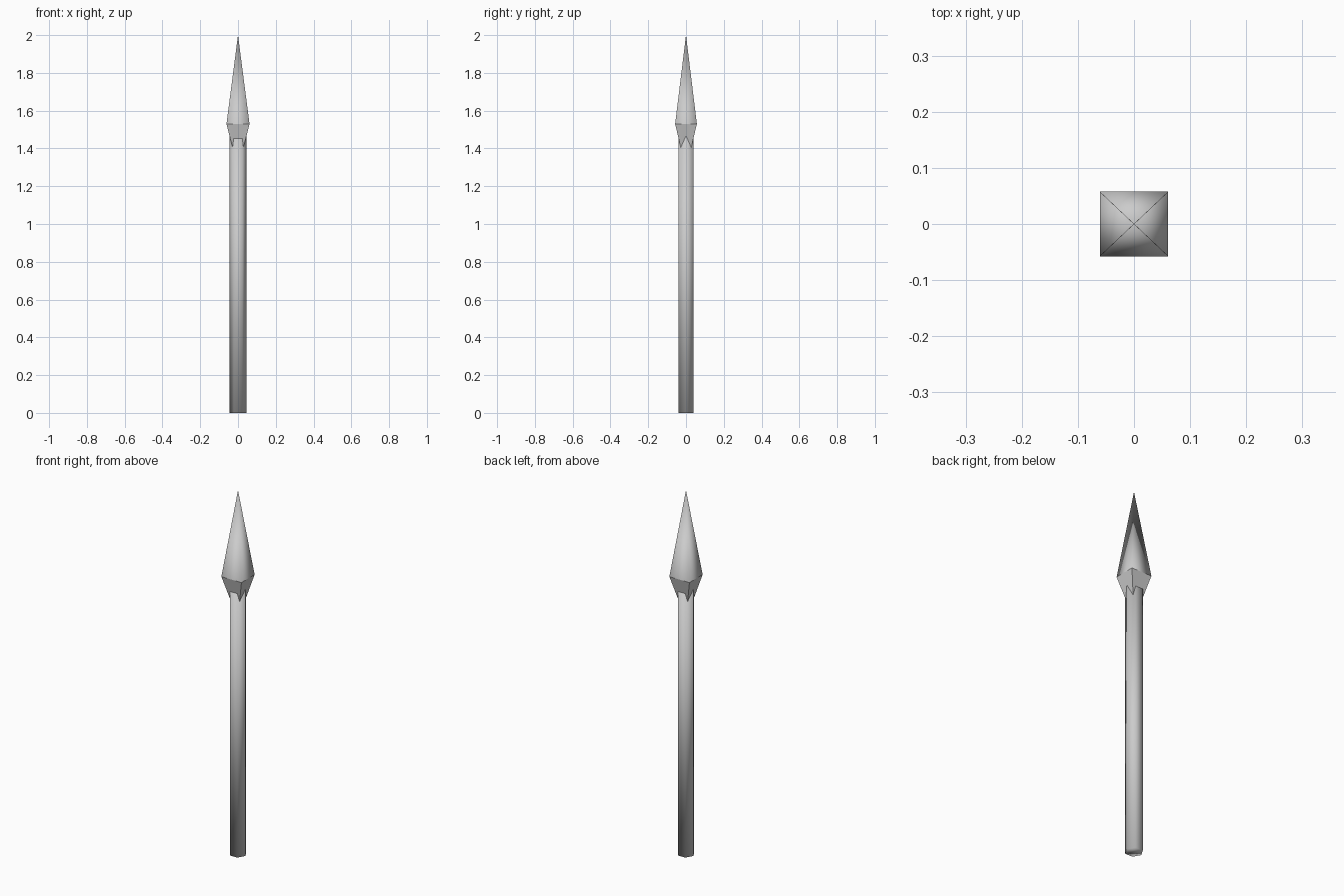
import bpy, bmesh, math

if "Cube" in bpy.data.objects:
    bpy.data.objects.remove(bpy.data.objects["Cube"])


def loft(name, rings, tip=None, flat_below=None):
    """Skin stacked rings of points, ending in a cap or a point."""
    bm = bmesh.new()
    loops = [[bm.verts.new(p) for p in ring] for ring in rings]
    n = len(loops[0])
    bm.faces.new(loops[0][::-1])
    for a, b in zip(loops, loops[1:]):
        for i in range(n):
            j = (i + 1) % n
            bm.faces.new((a[i], a[j], b[j], b[i]))
    top = loops[-1]
    if tip:
        t = bm.verts.new(tip)
        for i in range(n):
            bm.faces.new((top[i], top[(i + 1) % n], t))
    else:
        bm.faces.new(top)
    bmesh.ops.recalc_face_normals(bm, faces=bm.faces)
    for f in bm.faces:
        f.smooth = flat_below is None or f.calc_center_median().z > flat_below
    mesh = bpy.data.meshes.new(name)
    bm.to_mesh(mesh)
    bm.free()
    obj = bpy.data.objects.new(name, mesh)
    bpy.context.collection.objects.link(obj)
    return obj


def hexagon(r, z):
    return [(r * math.cos(i * math.pi / 3), r * math.sin(i * math.pi / 3), z)
            for i in range(6)]


def rectangle(x, y, z):
    return [(-x, -y, z), (x, -y, z), (x, y, z), (-x, y, z)]


# six-sided shaft, top hidden inside the head
loft("shaft", [hexagon(0.045, 0), hexagon(0.045, 1.47)])

# four-sided spear head with its tapered socket
loft("spear_head",
     [rectangle(0.024, 0.023, 1.385), rectangle(0.061, 0.0575, 1.53)],
     tip=(0, 0, 2.0), flat_below=1.55)
